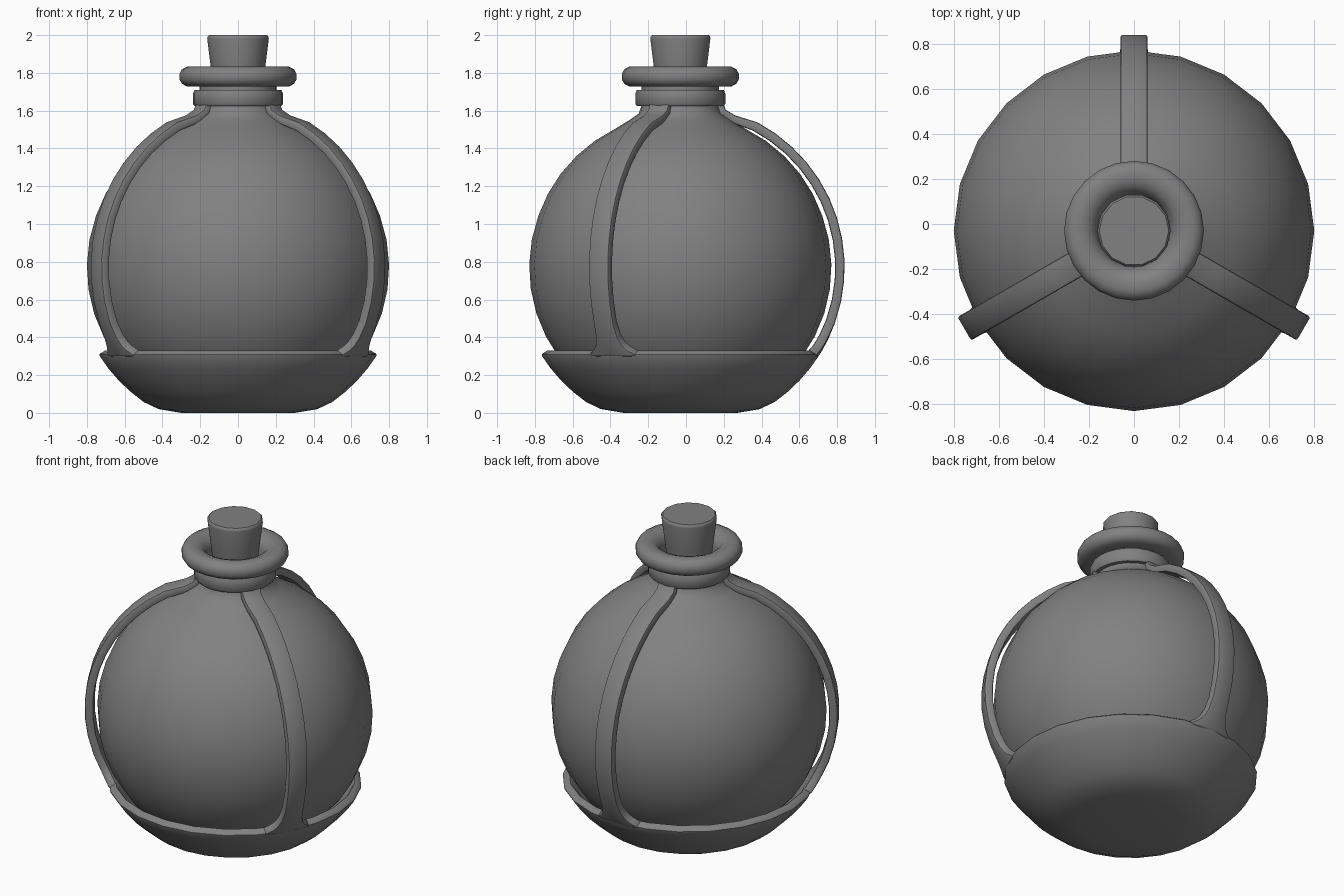
import bpy, bmesh, math
from math import sin, cos, sqrt, radians

if "Cube" in bpy.data.objects:
    bpy.data.objects.remove(bpy.data.objects["Cube"])

CY = -0.03            # bottle axis in y
CZ = 0.77             # sphere centre height

# dark grey for every part
grey = bpy.data.materials.new("dark_grey")
grey.diffuse_color = (0.22, 0.22, 0.22, 1)
grey.use_nodes = True
grey.node_tree.nodes["Principled BSDF"].inputs["Base Color"].default_value = grey.diffuse_color


def finish(name, bm, bevel=0.0, angle=40):
    bmesh.ops.remove_doubles(bm, verts=bm.verts, dist=1e-5)
    bmesh.ops.recalc_face_normals(bm, faces=bm.faces)
    me = bpy.data.meshes.new(name)
    bm.to_mesh(me)
    bm.free()
    me.materials.append(grey)
    ob = bpy.data.objects.new(name, me)
    bpy.context.collection.objects.link(ob)
    bpy.ops.object.select_all(action='DESELECT')
    ob.select_set(True)
    bpy.context.view_layer.objects.active = ob
    if bevel:
        mod = ob.modifiers.new("soft_edges", 'BEVEL')
        mod.width = bevel
        mod.segments = 2
        mod.limit_method = 'ANGLE'
        mod.angle_limit = radians(55)
        bpy.ops.object.modifier_apply(modifier=mod.name)
    bpy.ops.object.shade_smooth_by_angle(angle=radians(angle))
    return ob


def lathe(name, profile, sides=24, closed=False, bevel=0.0):
    """Revolve (radius, z) points about the bottle axis."""
    bm = bmesh.new()
    rings = []
    for r, z in profile:
        rings.append([bm.verts.new((r * cos(2 * math.pi * i / sides),
                                    CY + r * sin(2 * math.pi * i / sides), z))
                      for i in range(sides)])
    pairs = list(zip(rings, rings[1:]))
    if closed:
        pairs.append((rings[-1], rings[0]))
    for a, b in pairs:
        for i in range(sides):
            j = (i + 1) % sides
            bm.faces.new((a[i], a[j], b[j], b[i]))
    if not closed:
        bm.faces.new(rings[0])
        bm.faces.new(rings[-1])
    return finish(name, bm, bevel)


def on_sphere(R, deg):
    a = radians(deg)
    return R * cos(a), CZ + R * sin(a)


def arc(R, a0, a1, n):
    """Sphere profile from elevation a0 to a1 in degrees."""
    return [on_sphere(R, a0 + (a1 - a0) * i / n) for i in range(n + 1)]


# glass bottle: flattened sphere, neck, rounded lip and bore
glass = [(0.30, 0.035)] + arc(0.80, -65, 20, 9)
glass += [on_sphere(0.80 + 0.00025 * (a - 20), a) for a in (29, 38, 47, 56, 65)]
glass += [(0.27, 1.55), (0.22, 1.585), (0.205, 1.63), (0.205, 1.728),
          (0.27, 1.728), (0.296, 1.742), (0.31, 1.765), (0.31, 1.795),
          (0.296, 1.82), (0.27, 1.833), (0.23, 1.833), (0.195, 1.82),
          (0.17, 1.79), (0.16, 1.76), (0.16, 1.68)]
lathe("glass_bottle", glass)

# cork, narrower at the bottom
lathe("cork", [(0.127, 1.69), (0.144, 1.83), (0.163, 1.98), (0.162, 1.992), (0.154, 2.0)],
      sides=14)

# holder bowl: outer shell, slanted rim, inner shell
outer = [(0.30, 0.0), (0.42, 0.02)] + arc(0.87, -55, -32, 4)
inner = [(0.82 * r / 0.87, CZ + (z - CZ) * 0.82 / 0.87) for r, z in reversed(outer[2:])]
lathe("holder_bowl", outer + inner + [(0.30, 0.03)], bevel=0.01)

# collar around the neck
lathe("holder_collar", [(0.20, 1.625), (0.23, 1.625), (0.238, 1.635), (0.238, 1.69),
                        (0.23, 1.71), (0.20, 1.71)], closed=True)

# strap path: (outer radius, outer z, inner radius, inner z, half width)
path = [on_sphere(0.87, a) + on_sphere(0.82, a) + (w,) for a, w in
        [(-33, 0.14), (-32, 0.135), (-30.5, 0.105), (-28.5, 0.082), (-25.5, 0.067), (-20, 0.06)]]
path += [on_sphere(0.87, -12 + 7.4 * k) + on_sphere(0.82, -12 + 7.4 * k) + (0.06,)
         for k in range(11)]
path += [(0.29, 1.575, 0.26, 1.54, 0.06), (0.24, 1.605, 0.205, 1.58, 0.06),
         (0.222, 1.65, 0.19, 1.64, 0.06)]


def strap(name, heading):
    bm = bmesh.new()
    t = radians(heading)
    rings = []
    for ro, zo, ri, zi, w in path:
        ring = []
        for r, z, cols in ((ro, zo, (-1, 0, 1)), (ri, zi, (1, 0, -1))):
            for c in cols:
                # only the flared foot bends round the bowl
                x = sqrt(r * r - (c * w) ** 2) if w > 0.062 else r
                y = c * w
                ring.append(bm.verts.new((x * cos(t) - y * sin(t),
                                          CY + x * sin(t) + y * cos(t), z)))
        rings.append(ring)
    for a, b in zip(rings, rings[1:]):
        for i in range(6):
            j = (i + 1) % 6
            bm.faces.new((a[i], a[j], b[j], b[i]))
    bm.faces.new(rings[0])
    bm.faces.new(rings[-1])
    finish(name, bm, bevel=0.01)


# three straps joining bowl and collar
for label, heading in (("back", 90), ("front_left", 210), ("front_right", 330)):
    strap("holder_strap_" + label, heading)
